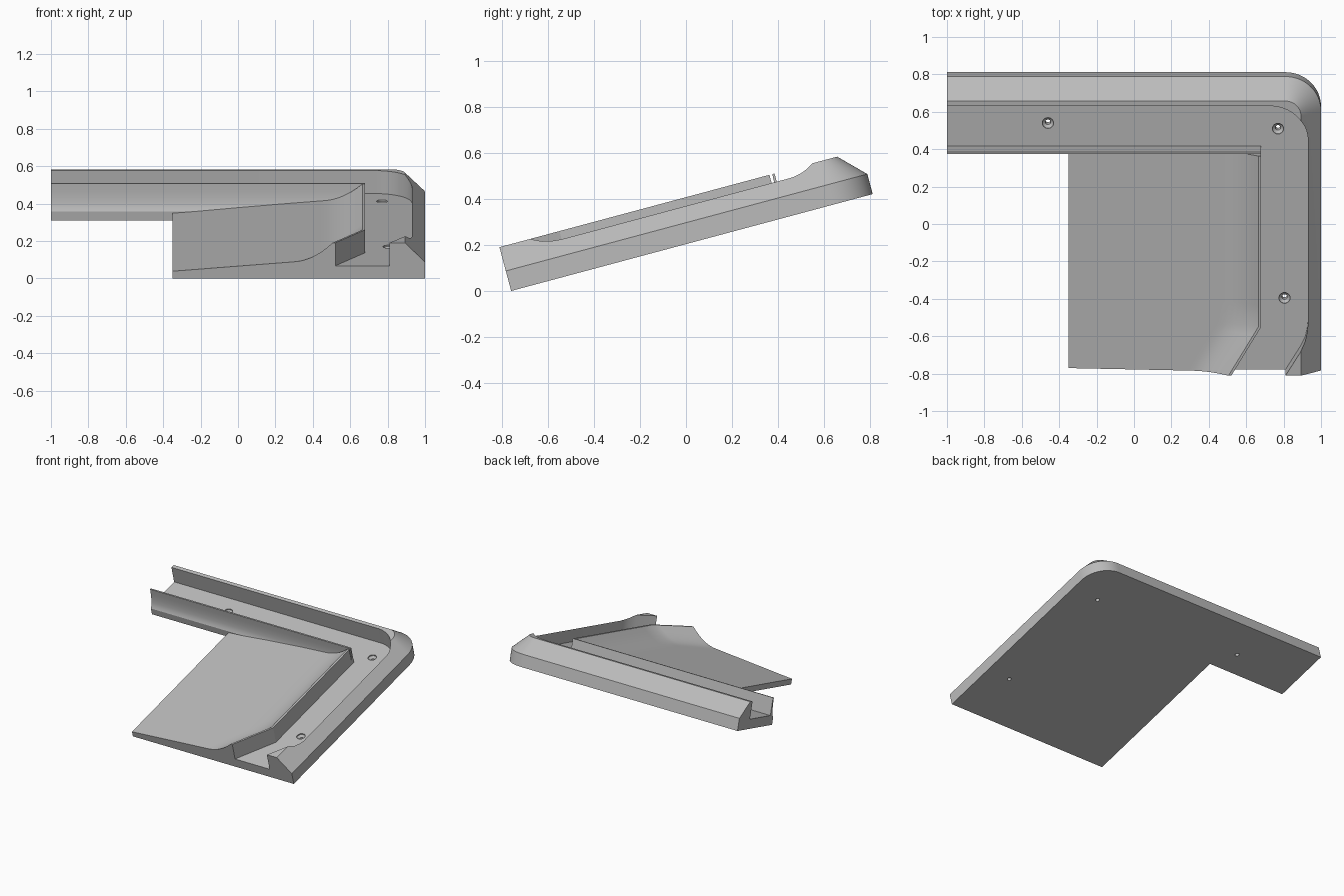
import bpy, bmesh, math
from mathutils import Matrix

cube = bpy.data.objects.get("Cube")
if cube:
    bpy.data.objects.remove(cube, do_unlink=True)

TOP, FLOOR, CHAMFER_START, CHAMFER = 0.197, 0.07, 0.09, 0.107
LENGTH, BEND = 1.627, 0.27        # slope length, where the channel turns
TILT = Matrix.Translation((0, -0.76, 0)) @ Matrix.Rotation(math.radians(15), 4, 'X')

grey = bpy.data.materials.new("plain grey")
grey.use_nodes = True
colour = (0.5, 0.5, 0.5, 1)
grey.diffuse_color = colour
grey.node_tree.nodes["Principled BSDF"].inputs["Base Color"].default_value = colour


def finish(name, bm):
    bmesh.ops.recalc_face_normals(bm, faces=bm.faces)
    mesh = bpy.data.meshes.new(name)
    bm.to_mesh(mesh)
    bm.free()
    mesh.materials.append(grey)
    ob = bpy.data.objects.new(name, mesh)
    bpy.context.collection.objects.link(ob)
    ob.matrix_world = TILT
    return ob


def loft(name, sections):
    """Skin closed sections of equal point count and cap both ends."""
    bm = bmesh.new()
    rings = [[bm.verts.new(p) for p in s] for s in sections]
    n = len(rings[0])
    for a, b in zip(rings, rings[1:]):
        for i in range(n):
            j = (i + 1) % n
            bm.faces.new((a[i], a[j], b[j], b[i]))
    bm.faces.new(rings[0])
    bm.faces.new(rings[-1])
    return finish(name, bm)


def at_height(points, z):
    return [(x, y, z) for x, y in points]


def arc(cx, cy, r, steps=20):
    """Quarter circle from the back to the left side (+x)."""
    angles = [math.pi / 2 * (1 - i / steps) for i in range(steps + 1)]
    return [(cx + r * math.cos(a), cy + r * math.sin(a)) for a in angles]


def cut(target, cutter):
    cutter.hide_render = True
    mod = target.modifiers.new("cut", 'BOOLEAN')
    mod.object, mod.operation, mod.solver = cutter, 'DIFFERENCE', 'EXACT'
    bpy.context.view_layer.objects.active = target
    bpy.ops.object.modifier_apply(modifier=mod.name)
    bpy.data.objects.remove(cutter, do_unlink=True)


# Channel floor and outer rim: rounded, chamfered corner block
def outline(inset):
    return ([(-1, 1.21), (-1, LENGTH - inset)]
            + arc(0.81, LENGTH - 0.19, 0.19 - inset)
            + [(1 - inset, 0), (0.512, 0), (0.67, BEND), (0.67, 1.21)])


rim = loft("channel_and_rim", [at_height(outline(0), 0),
                               at_height(outline(0), CHAMFER_START),
                               at_height(outline(CHAMFER), TOP)])
inside = ([(-1.1, 1.492)] + arc(0.73, 1.292, 0.2)
          + [(0.93, BEND), (0.926, 0.23), (0.916, 0.185), (0.89, 0.13),
             (0.81, 0), (0.75, -0.1), (-1.1, -0.1)])
cut(rim, loft("channel_cutter", [at_height(inside, FLOOR), at_height(inside, 0.4)]))

# Countersunk screw holes
for x, y in ((-0.46, 1.364), (0.77, 1.333), (0.805, 0.396)):
    rings = [[(x + px, y + py, z) for px, py in
              [(r * math.cos(k * math.pi / 12), r * math.sin(k * math.pi / 12)) for k in range(24)]]
             for r, z in ((0.014, -0.05), (0.014, 0.048), (0.03, 0.062), (0.03, 0.12))]
    cut(rim, loft("hole_cutter", rings))

# Back wall of the channel with a hollowed front
profile = [(1.198, 0), (1.198, 0.05), (1.208, 0.066), (1.216, 0.09),
           (1.222, 0.12), (1.226, 0.155), (1.228, TOP), (1.238, TOP), (1.238, 0)]
wall = loft("inner_back_wall", [[(x, y, z) for y, z in profile] for x in (-1, 0.68)])


# Dished pad that curls up into a thin lip beside the channel
def pad_section(y):
    lip = 0.665 - 0.16 * max(0, 1 - y / BEND)
    section = [(-0.35, y, 0)]
    steps = 32
    for i in range(steps + 1):
        x = -0.35 + (lip + 0.35) * i / steps
        slope = 0.04 + 0.08 * (x + 0.35)
        curl = max(0, 1 - (lip - x) / 0.2) ** 2
        lip_slope = 0.04 + 0.08 * (lip + 0.35)
        section.append((x, y, slope + (TOP - lip_slope) * curl))
    return section + [(lip + 0.015, y, TOP), (lip + 0.015, y, 0)]


rows = [BEND * i / 6 for i in range(6)] + [BEND + (1.215 - BEND) * i / 8 for i in range(9)]
pad = loft("dished_pad", [pad_section(y) for y in rows])

# Smooth the curved surfaces, keep the edges sharp
bpy.ops.object.select_all(action='DESELECT')
for ob in (rim, wall, pad):
    ob.select_set(True)
bpy.context.view_layer.objects.active = rim
bpy.ops.object.shade_smooth_by_angle(angle=math.radians(25))
